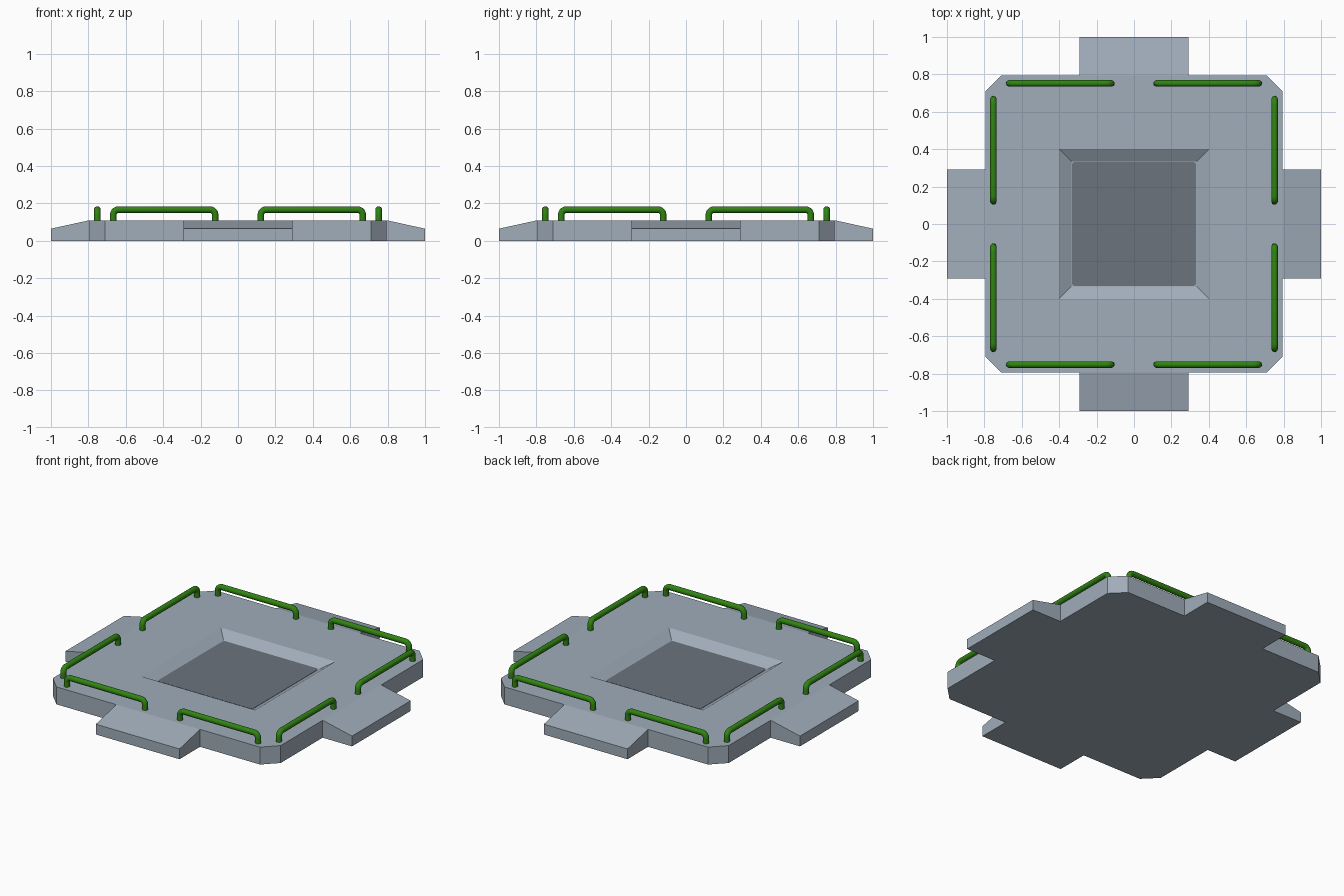
import bpy, bmesh, math
from mathutils import Matrix, Vector

if "Cube" in bpy.data.objects:
    bpy.data.objects.remove(bpy.data.objects["Cube"])


def material(name, rgb):
    m = bpy.data.materials.new(name)
    m.diffuse_color = (*rgb, 1)
    m.use_nodes = True
    m.node_tree.nodes["Principled BSDF"].inputs["Base Color"].default_value = m.diffuse_color
    return m


GREY = material("light_grey", (0.352, 0.418, 0.491))
DARK = material("dark_grey", (0.150, 0.174, 0.202))
GREEN = material("rail_green", (0.030, 0.230, 0.006))


def finish(bm, name, mat):
    bmesh.ops.remove_doubles(bm, verts=bm.verts[:], dist=1e-5)
    bmesh.ops.recalc_face_normals(bm, faces=bm.faces[:])
    me = bpy.data.meshes.new(name)
    bm.to_mesh(me)
    bm.free()
    ob = bpy.data.objects.new(name, me)
    bpy.context.collection.objects.link(ob)
    me.materials.append(mat)
    return ob


# Platform: chamfered square with four ramps and a sunken square, built side by side
TOP, LIP, FLOOR = 0.11, 0.065, 0.07
H, C, W = 0.795, 0.71, 0.292      # deck half size, chamfer start, ramp half width
OPEN, INNER = 0.40, 0.335         # recess half sizes at top and floor
bm = bmesh.new()
bottom = []
for k in range(4):
    rot = Matrix.Rotation(k * math.pi / 2, 3, 'Z')

    def face(*pts):
        bm.faces.new([bm.verts.new(rot @ Vector(p)) for p in pts])

    outline = [(-C, -H, TOP), (-W, -H, TOP), (-W, -1, LIP),
               (W, -1, LIP), (W, -H, TOP), (C, -H, TOP), (H, -C, TOP)]
    a, b, e, f, c, d, nxt = outline
    p, q = (-OPEN, -OPEN, TOP), (OPEN, -OPEN, TOP)
    face(a, b, c, d, q, p)                      # deck strip
    face(d, nxt, q)                             # chamfered corner of deck
    face(b, e, f, c)                            # ramp slope
    face(p, q, (INNER, -INNER, FLOOR), (-INNER, -INNER, FLOOR))  # recess wall
    for s, t in zip(outline, outline[1:]):      # outer walls
        face(s, t, (t[0], t[1], 0), (s[0], s[1], 0))
    bottom += [rot @ Vector((s[0], s[1], 0)) for s in outline[:-1]]
bm.faces.new([bm.verts.new(v) for v in bottom])
bm.faces.new([bm.verts.new((x * INNER, y * INNER, FLOOR))
              for x, y in ((-1, -1), (1, -1), (1, 1), (-1, 1))])
finish(bm, "platform", GREY)

# Dark floor plate with slightly rounded corners
bm = bmesh.new()
R, N = 0.018, INNER - 0.003
pts = []
for k, (x, y) in enumerate(((1, 1), (-1, 1), (-1, -1), (1, -1))):
    for i in range(5):
        t = (k + i / 4) * math.pi / 2
        pts.append((x * (N - R) + R * math.cos(t), y * (N - R) + R * math.sin(t), FLOOR))
plate = bm.faces.new([bm.verts.new(v) for v in pts])
ext = bmesh.ops.extrude_face_region(bm, geom=[plate])
bmesh.ops.translate(bm, vec=(0, 0, 0.002),
                    verts=[g for g in ext["geom"] if isinstance(g, bmesh.types.BMVert)])
finish(bm, "recess_floor", DARK)


# Guard rails: bent round tubes, two per side
def rail(name, side, x0, x1, r=0.0175, bend=0.028, z=0.167, y=-0.752, n=16):
    path = [(x0, TOP - 0.01, 0)]
    for i in range(6):
        t = math.pi - i / 5 * math.pi / 2
        path.append((x0 + bend + bend * math.cos(t), z - bend + bend * math.sin(t), t - math.pi / 2))
    for i in range(6):
        t = math.pi / 2 - i / 5 * math.pi / 2
        path.append((x1 - bend + bend * math.cos(t), z - bend + bend * math.sin(t), t - math.pi / 2))
    path.append((x1, TOP - 0.01, 0))
    bm = bmesh.new()
    rot = Matrix.Rotation(side * math.pi / 2, 3, 'Z')
    rings = []
    for i, (px, pz, ang) in enumerate(path):
        # direction of the cross-section inside the bend plane
        t = math.pi if i == 0 else 0 if i == len(path) - 1 else ang + math.pi / 2
        ring = []
        for j in range(n):
            u = 2 * math.pi * j / n
            o = r * math.cos(u)
            ring.append(bm.verts.new(rot @ Vector((px + o * math.cos(t), y + r * math.sin(u),
                                                   pz + o * math.sin(t)))))
        rings.append(ring)
    for s, t in zip(rings, rings[1:]):
        for j in range(n):
            bm.faces.new((s[j], s[(j + 1) % n], t[(j + 1) % n], t[j]))
    bm.faces.new(rings[0])
    bm.faces.new(rings[-1])
    ob = finish(bm, name, GREEN)
    bpy.ops.object.select_all(action='DESELECT')
    ob.select_set(True)
    bpy.context.view_layer.objects.active = ob
    bpy.ops.object.shade_smooth_by_angle(angle=math.radians(40))


for side, label in enumerate(("front", "right", "back", "left")):
    rail(f"rail_{label}_a", side, -0.667, -0.122)
    rail(f"rail_{label}_b", side, 0.122, 0.667)
